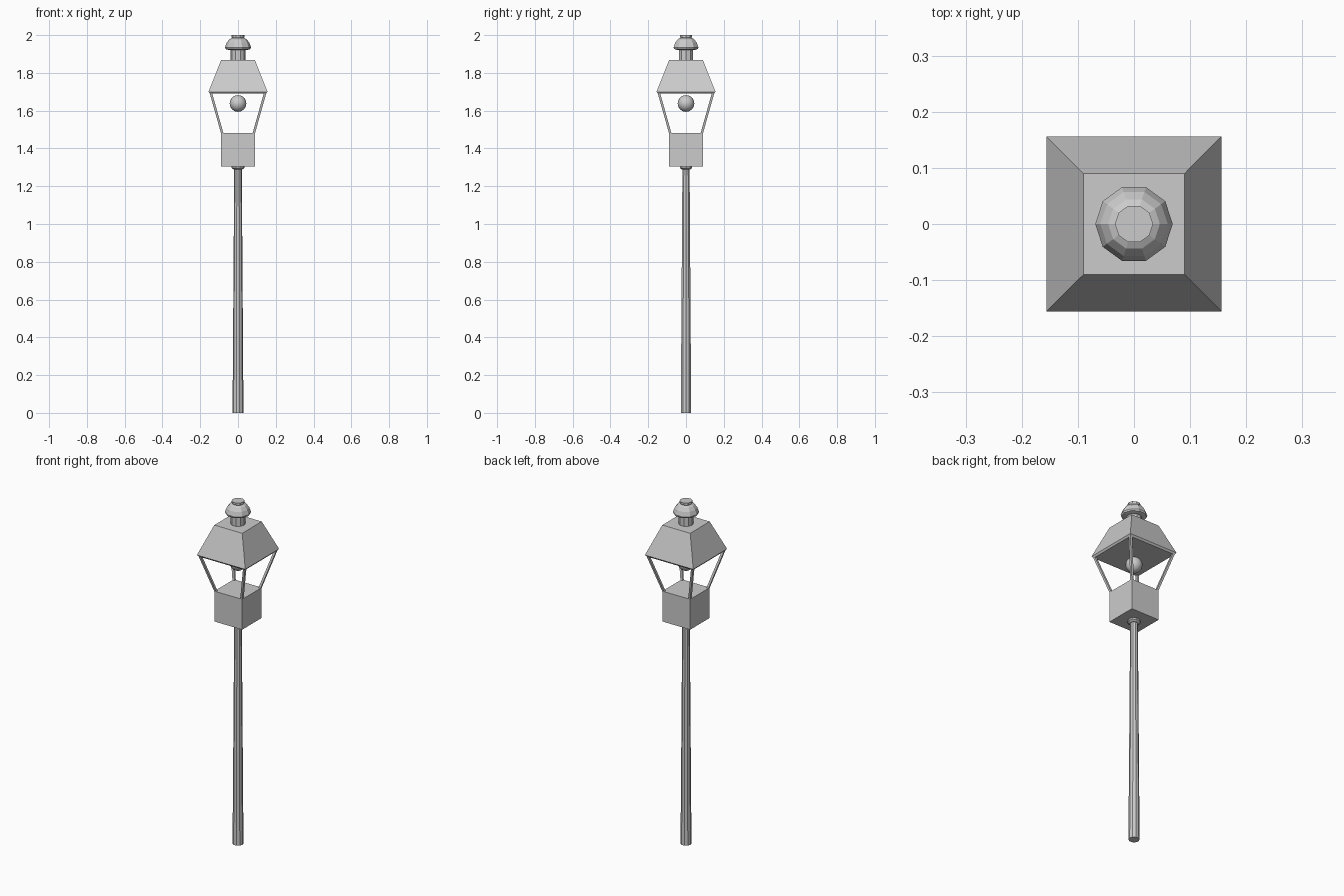
import bpy
import bmesh
from math import cos, sin, pi, sqrt
from mathutils import Vector

cube = bpy.data.objects.get("Cube")
if cube:
    bpy.data.objects.remove(cube, do_unlink=True)


def add_object(name, bm):
    bmesh.ops.recalc_face_normals(bm, faces=bm.faces)
    mesh = bpy.data.meshes.new(name)
    bm.to_mesh(mesh)
    bm.free()
    obj = bpy.data.objects.new(name, mesh)
    bpy.context.collection.objects.link(obj)
    return obj


def loft(name, profile, sides=10, turn=0.0):
    """Stack capped polygon rings from (radius, height) pairs."""
    bm = bmesh.new()
    rings = []
    for radius, z in profile:
        angles = [turn + 2 * pi * i / sides for i in range(sides)]
        rings.append([bm.verts.new((radius * cos(a), radius * sin(a), z)) for a in angles])
    for low, high in zip(rings, rings[1:]):
        for i in range(sides):
            j = (i + 1) % sides
            bm.faces.new((low[i], low[j], high[j], high[i]))
    bm.faces.new(rings[0])
    bm.faces.new(rings[-1])
    return add_object(name, bm)


def square_loft(name, profile):
    """Loft of squares given as (half width, height) pairs."""
    return loft(name, [(half * sqrt(2), z) for half, z in profile], 4, pi / 4)


def corner_bar(name, sx, sy):
    """Slanted square bar from the lamp box to the roof."""
    bm = bmesh.new()
    bmesh.ops.create_cube(bm, size=1)
    foot, head, width = Vector((0.082, 0.082, 1.475)), Vector((0.144, 0.144, 1.695)), 0.013
    for v in bm.verts:
        centre = foot.lerp(head, v.co.z + 0.5)
        x, y = centre.x + v.co.x * width, centre.y + v.co.y * width
        v.co = (x * sx, y * sy, centre.z)
    return add_object(name, bm)


# Post and collar
loft("post", [(0.029, 0), (0.02, 1.295)])
loft("collar", [(0.022, 1.288), (0.034, 1.296), (0.034, 1.308)])

# Lantern box, roof and corner bars
square_loft("lantern_base", [(0.09, 1.305), (0.09, 1.482)])
square_loft("lantern_roof", [(0.148, 1.69), (0.156, 1.70), (0.09, 1.867)])
for side, sx in (("left", 1), ("right", -1)):
    for end, sy in (("front", -1), ("back", 1)):
        corner_bar(f"{end}_{side}_bar", sx, sy)

# Chimney, domed cap and finial
loft("chimney", [(0.04, 1.865), (0.04, 1.935)])
loft("chimney_cap", [(0.05, 1.922), (0.066, 1.926), (0.069, 1.935),
                     (0.06, 1.96), (0.046, 1.978), (0.03, 1.986)])
loft("finial", [(0.028, 1.98), (0.034, 1.99), (0.034, 2.0)])

# Bulb
bm = bmesh.new()
bmesh.ops.create_uvsphere(bm, u_segments=16, v_segments=12, radius=0.044)
bmesh.ops.translate(bm, verts=bm.verts, vec=(0, 0, 1.638))
bulb = add_object("bulb", bm)
bulb.data.shade_smooth()
